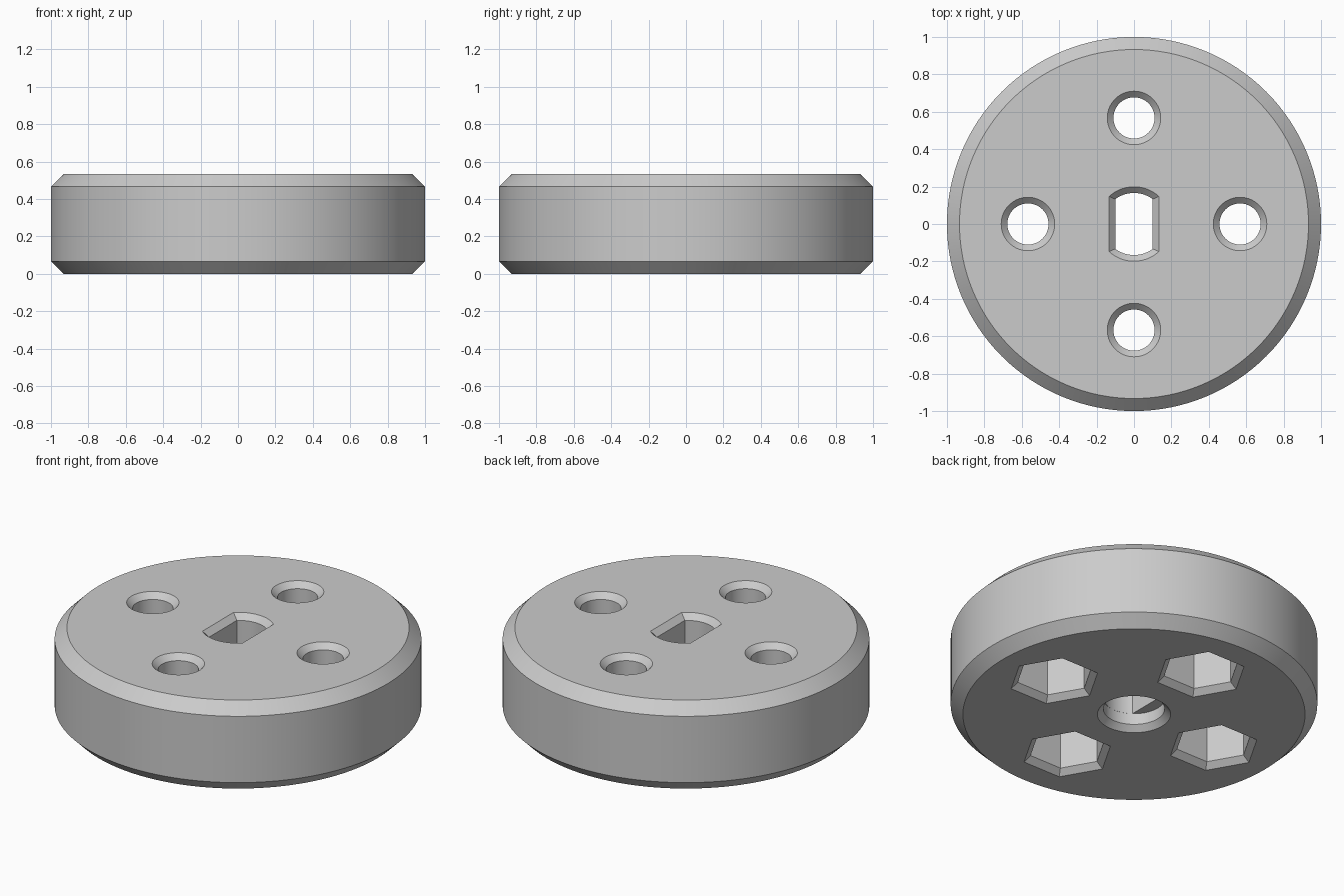
import bpy, bmesh, math

default_cube = bpy.data.objects.get("Cube")
if default_cube:
    bpy.data.objects.remove(default_cube, do_unlink=True)

HEIGHT = 0.533     # disc thickness
BEVEL = 0.067      # rim chamfer
LIP = 0.033        # chamfer around every opening
OVER = 0.02        # how far cutters poke out of the disc
BOLT_RING = 0.567  # distance of bolt holes from the centre
HOLE_R, BORE_R, FLAT = 0.11, 0.167, 0.1
NUT_APOTHEM, NUT_DEPTH, BORE_DEPTH = 0.184, 0.333, 0.1


def circle(r, n):
    return [(r * math.cos(math.tau * i / n), r * math.sin(math.tau * i / n)) for i in range(n)]


def hexagon(apothem):
    return circle(apothem / math.cos(math.pi / 6), 6)


def slot(r, half_width, n=24):
    """Circle cut by two flats parallel to y."""
    start = math.acos(half_width / r)
    arc = [start + (math.pi - 2 * start) * i / n for i in range(n + 1)]
    return [(r * math.cos(a), r * math.sin(a)) for a in arc + [a + math.pi for a in arc]]


def loft(name, layers, x=0, y=0):
    """Closed solid through a stack of (outline, z) layers."""
    bm = bmesh.new()
    rings = [[bm.verts.new((px + x, py + y, z)) for px, py in outline] for outline, z in layers]
    n = len(rings[0])
    for low, high in zip(rings, rings[1:]):
        for i in range(n):
            j = (i + 1) % n
            bm.faces.new((low[i], low[j], high[j], high[i]))
    bm.faces.new(rings[0][::-1])
    bm.faces.new(rings[-1])
    mesh = bpy.data.meshes.new(name)
    bm.to_mesh(mesh)
    bm.free()
    obj = bpy.data.objects.new(name, mesh)
    bpy.context.collection.objects.link(obj)
    return obj


def from_top(name, shape, bottom, x=0, y=0):
    return loft(name, [(shape(0), bottom), (shape(0), HEIGHT - LIP),
                       (shape(LIP + OVER), HEIGHT + OVER)], x, y)


def from_below(name, shape, top, x=0, y=0):
    return loft(name, [(shape(LIP + OVER), -OVER), (shape(0), LIP), (shape(0), top)], x, y)


# Chamfered disc
disc = loft("wheel_disc", [(circle(1 - BEVEL, 128), 0), (circle(1, 128), BEVEL),
                           (circle(1, 128), HEIGHT - BEVEL), (circle(1 - BEVEL, 128), HEIGHT)])

# Centre bore below, flat-sided shaft slot above
cutters = [
    from_below("bore_cutter", lambda g: circle(BORE_R + g, 96), BORE_DEPTH),
    from_top("slot_cutter", lambda g: slot(BORE_R - 0.001 + g, FLAT + g), BORE_DEPTH / 2),
]

# Four bolt holes with hexagonal nut pockets underneath
for x, y in circle(BOLT_RING, 4):
    cutters.append(from_below("nut_cutter", hexagon_shape := (lambda g: hexagon(NUT_APOTHEM + g)),
                              NUT_DEPTH, x, y))
    cutters.append(from_top("hole_cutter", lambda g: circle(HOLE_R + g, 64), NUT_DEPTH / 2, x, y))

for cutter in cutters:
    cutter.hide_render = True
    mod = disc.modifiers.new(cutter.name, 'BOOLEAN')
    mod.operation = 'DIFFERENCE'
    mod.solver = 'EXACT'
    mod.object = cutter

# Bake the cuts and drop the cutters
bpy.context.view_layer.update()
baked = bpy.data.meshes.new_from_object(disc.evaluated_get(bpy.context.evaluated_depsgraph_get()))
disc.modifiers.clear()
disc.data = baked
for cutter in cutters:
    bpy.data.objects.remove(cutter, do_unlink=True)

# Plain grey material
grey = bpy.data.materials.new("light_grey")
grey.use_nodes = True
colour = (0.6, 0.6, 0.6, 1)
grey.diffuse_color = colour
grey.node_tree.nodes["Principled BSDF"].inputs["Base Color"].default_value = colour
disc.data.materials.clear()
disc.data.materials.append(grey)

bpy.ops.object.select_all(action='DESELECT')
disc.select_set(True)
bpy.context.view_layer.objects.active = disc
bpy.ops.object.shade_smooth_by_angle(angle=math.radians(30))
